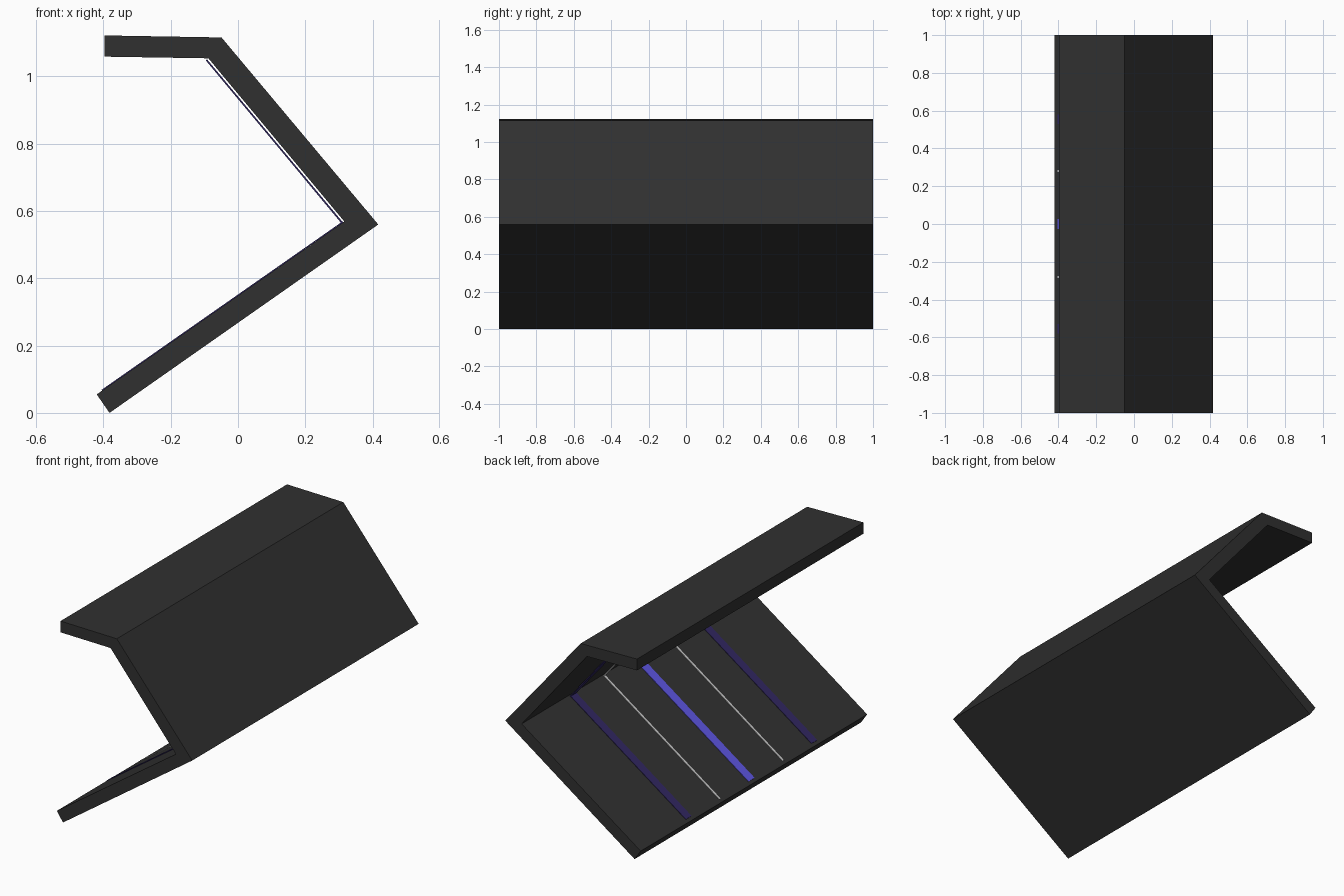
import bpy, bmesh
from mathutils import Vector

if "Cube" in bpy.data.objects:
    bpy.data.objects.remove(bpy.data.objects["Cube"])


def material(name, rgb):
    m = bpy.data.materials.new(name)
    m.diffuse_color = (*rgb, 1)
    m.use_nodes = True
    m.node_tree.nodes["Principled BSDF"].inputs["Base Color"].default_value = m.diffuse_color
    return m


def extrude_profile(name, pts, y0, y1, mat):
    """Solid made by extruding an xz outline along y."""
    bm = bmesh.new()
    face = bm.faces.new([bm.verts.new((x, y0, z)) for x, z in pts])
    res = bmesh.ops.extrude_face_region(bm, geom=[face])
    verts = [v for v in res["geom"] if isinstance(v, bmesh.types.BMVert)]
    bmesh.ops.translate(bm, verts=verts, vec=(0, y1 - y0, 0))
    bmesh.ops.recalc_face_normals(bm, faces=bm.faces[:])
    me = bpy.data.meshes.new(name)
    bm.to_mesh(me)
    bm.free()
    me.materials.append(mat)
    ob = bpy.data.objects.new(name, me)
    bpy.context.collection.objects.link(ob)
    return ob


def strip_outline(a, b, lift, thick):
    """Thin rectangle running from a to b, lifted to the left of its direction."""
    a, b = Vector(a), Vector(b)
    d = (b - a).normalized()
    n = Vector((-d.y, d.x))
    return [a + n * lift, b + n * lift,
            b + n * (lift + thick), a + n * (lift + thick)]


dark = material("dark_panel", (0.03, 0.03, 0.03))
blue = material("blue_light", (0.11, 0.09, 0.75))
purple = material("purple_light", (0.03, 0.02, 0.12))
white = material("white_light", (0.6, 0.6, 0.6))

# Folded shell: floor ramp, leaning wall and canopy
shell = [(-0.382, 0.0), (0.417, 0.56), (-0.049, 1.116), (-0.397, 1.122),
         (-0.397, 1.059), (-0.088, 1.054), (0.316, 0.569), (-0.42, 0.055)]
extrude_profile("folded_shell", shell, -1, 1, dark)

# Light strips along the ramp and up the inside of the wall
strips = [("centre_strip", 0, 0.054, blue),
          ("thin_strip_front", -0.28, 0.012, white),
          ("thin_strip_back", 0.28, 0.012, white),
          ("side_strip_front", -0.555, 0.05, purple),
          ("side_strip_back", 0.555, 0.05, purple)]
ramp = strip_outline((-0.404, 0.066), (0.313, 0.567), 0.0, 0.003)
wall = strip_outline((0.316, 0.569), (-0.088, 1.054), 0.005, 0.005)
for name, y, w, mat in strips:
    extrude_profile(name + "_ramp", ramp, y - w / 2, y + w / 2, mat)
    extrude_profile(name + "_wall", wall, y - w / 2, y + w / 2, mat)
